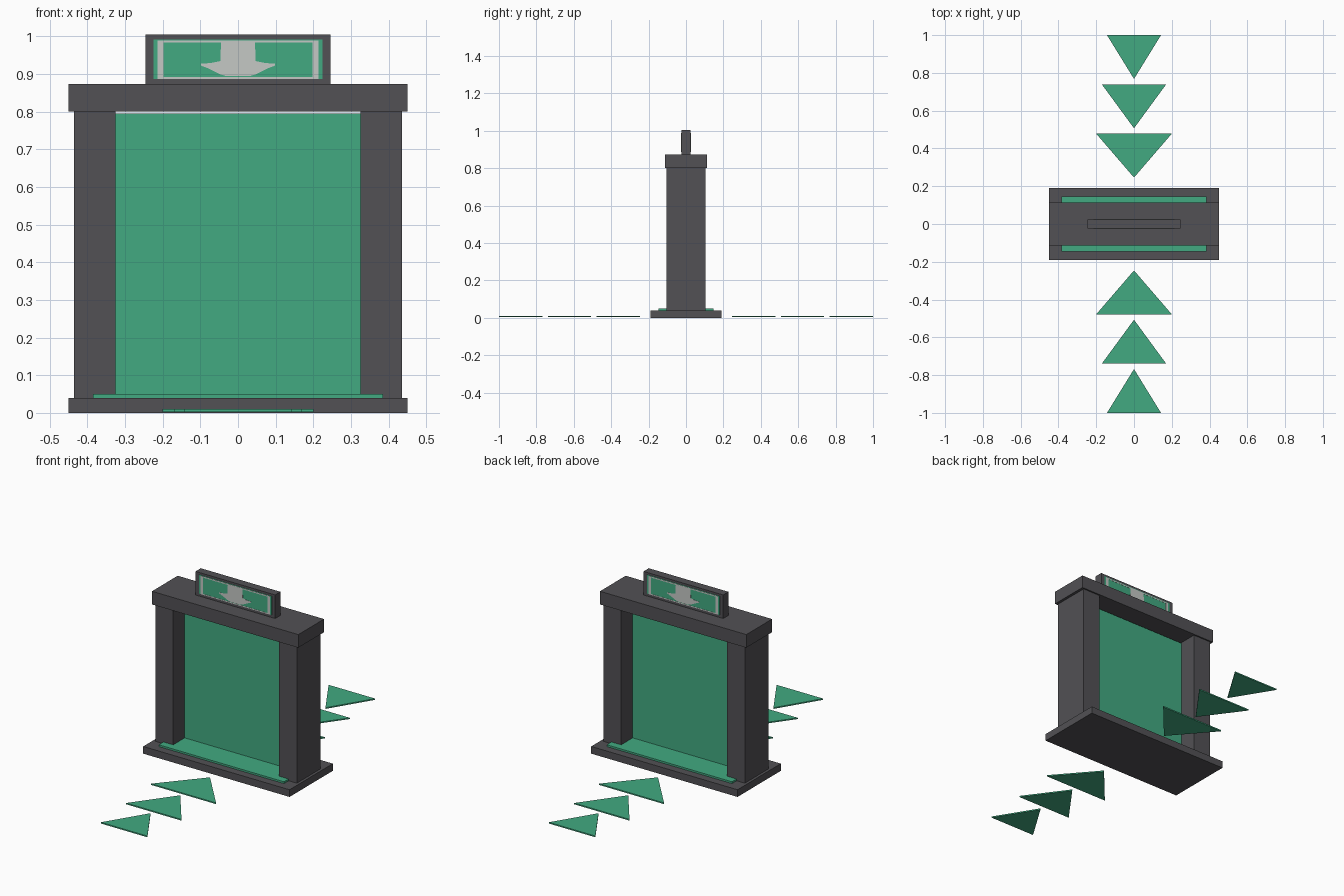
import bpy

if "Cube" in bpy.data.objects:
    bpy.data.objects.remove(bpy.data.objects["Cube"])

def material(name, rgb):
    m = bpy.data.materials.new(name)
    m.diffuse_color = (*rgb, 1.0)
    m.use_nodes = True
    m.node_tree.nodes["Principled BSDF"].inputs["Base Color"].default_value = m.diffuse_color
    return m

GREY = material("dark_grey", (0.084, 0.082, 0.090))
GREEN = material("green", (0.054, 0.400, 0.220))
WHITE = material("off_white", (0.56, 0.58, 0.56))

def mesh(name, verts, faces, mat):
    me = bpy.data.meshes.new(name)
    me.from_pydata(verts, [], faces)
    me.materials.append(mat)
    ob = bpy.data.objects.new(name, me)
    bpy.context.collection.objects.link(ob)
    return ob

def prism(name, outline, lo, hi, axis, mat):
    """Extrude a counter-clockwise outline along z (x, y points) or y (x, z points)."""
    n = len(outline)
    if axis == 'z':
        verts = [(a, b, lo) for a, b in outline] + [(a, b, hi) for a, b in outline]
    else:
        verts = [(a, hi, b) for a, b in outline] + [(a, lo, b) for a, b in outline]
    faces = [list(range(n))[::-1], list(range(n, 2 * n))]
    faces += [[i, (i + 1) % n, n + (i + 1) % n, n + i] for i in range(n)]
    return mesh(name, verts, faces, mat)

def box(name, x0, x1, y0, y1, z0, z1, mat):
    return prism(name, [(x0, y0), (x1, y0), (x1, y1), (x0, y1)], z0, z1, 'z', mat)

# Gate frame
box("base", -0.45, 0.45, -0.19, 0.19, 0, 0.04, GREY)
box("floor_pad", -0.385, 0.385, -0.146, 0.146, 0.04, 0.05, GREEN)
for side, x in (("left", -0.38), ("right", 0.38)):
    box(side + "_pillar", x - 0.055, x + 0.055, -0.105, 0.105, 0.04, 0.80, GREY)
box("lintel", -0.45, 0.45, -0.113, 0.113, 0.80, 0.873, GREY)
box("gate_screen", -0.325, 0.325, -0.004, 0.004, 0.05, 0.795, GREEN)

# Sign board with painted plates on both faces
box("sign_board", -0.245, 0.245, -0.023, 0.023, 0.873, 1.004, GREY)
half = [(0.030, 0.894), (0.048, 0.899), (0.075, 0.913), (0.098, 0.922),
        (0.098, 0.927), (0.072, 0.929), (0.047, 0.934), (0.045, 0.985)]
arrow = half + [(-x, z) for x, z in reversed(half)]
for side, s in (("front", -1), ("back", 1)):
    def span(a, b):
        return sorted((s * a, s * b))
    g, w = span(0.0225, 0.0245), span(0.0245, 0.0255)
    box(side + "_sign_panel", -0.224, 0.224, *g, 0.887, 0.992, GREEN)
    prism(side + "_sign_arrow", arrow, *w, 'y', WHITE)
    for x in (-0.206, 0.206):
        box(side + "_sign_side_stripe", x - 0.008, x + 0.008, *w, 0.892, 0.983, WHITE)
    for name, z0, z1 in (("top", 0.983, 0.989), ("bottom", 0.887, 0.892)):
        box(f"{side}_sign_{name}_stripe", -0.214, 0.214, *w, z0, z1, WHITE)

# Floor arrows pointing at the gate from both sides
for side, s in (("front", -1), ("back", 1)):
    for i, w in enumerate((0.20, 0.17, 0.143)):
        tip = 0.246 + 0.261 * i
        end = tip + 0.232
        tri = [(0, s * tip), (s * w, s * end), (-s * w, s * end)]
        prism(f"{side}_floor_arrow_{i + 1}", tri, 0.003, 0.01, 'z', GREEN)
